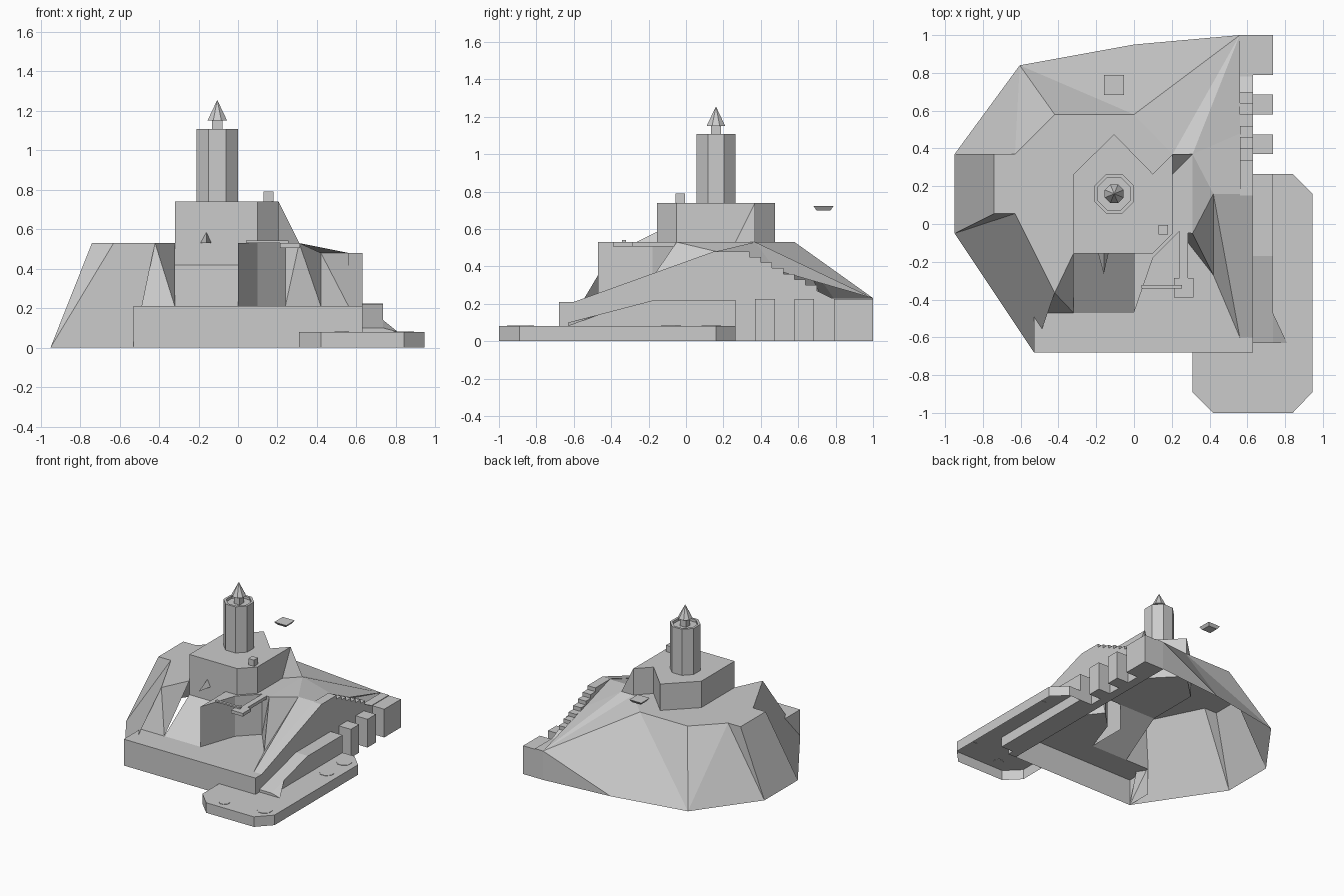
import bpy
import bmesh
from math import pi, cos, sin

cube = bpy.data.objects.get("Cube")
if cube:
    bpy.data.objects.remove(cube)

GREY = 0.6
stone = bpy.data.materials.new("stone grey")
stone.use_nodes = True
stone.diffuse_color = (GREY, GREY, GREY, 1)
stone.node_tree.nodes["Principled BSDF"].inputs["Base Color"].default_value = (GREY, GREY, GREY, 1)

PLATEAU, TERRACE, RAMP_TOP, ROOF = 0.53, 0.21, 0.48, 0.74


def build(name, polygons):
    """Make one object from polygons, welding the shared corners."""
    bm = bmesh.new()
    for polygon in polygons:
        bm.faces.new([bm.verts.new(p) for p in polygon])
    bmesh.ops.remove_doubles(bm, verts=bm.verts, dist=0.0005)
    bmesh.ops.recalc_face_normals(bm, faces=bm.faces)
    mesh = bpy.data.meshes.new(name)
    bm.to_mesh(mesh)
    bm.free()
    mesh.materials.append(stone)
    obj = bpy.data.objects.new(name, mesh)
    bpy.context.collection.objects.link(obj)
    return obj


def at(z, outline):
    return [(x, y, z) for x, y in outline]


def walls(lower, upper, closed=True):
    count = len(lower)
    return [[lower[i], lower[(i + 1) % count], upper[(i + 1) % count], upper[i]]
            for i in range(count if closed else count - 1)]


def prism(name, outline, bottom, top, floor=True):
    low, high = at(bottom, outline), at(top, outline)
    return build(name, walls(low, high) + [high] + ([low] if floor else []))


def box(name, x0, x1, y0, y1, z0, z1, floor=True):
    return prism(name, [(x0, y0), (x1, y0), (x1, y1), (x0, y1)], z0, z1, floor)


def side_prism(name, profile, x0, x1):
    """Extrude a y-z profile along x."""
    a, b = [[(x, y, z) for y, z in profile] for x in (x0, x1)]
    return build(name, walls(a, b) + [a, b])


def octagon(x, y, radius):
    return [(x + radius * cos(pi / 8 + i * pi / 4), y + radius * sin(pi / 8 + i * pi / 4))
            for i in range(8)]


# Island cliffs: ground outline and plateau rim
g = at(0, [(-0.53, -0.68), (-0.95, -0.05), (-0.95, 0.37), (-0.605, 0.84), (0, 0.95)])
t = at(PLATEAU, [(-0.42, -0.365), (-0.63, 0.055), (-0.74, 0.055), (-0.74, 0.37),
                 (-0.63, 0.37), (-0.42, 0.58), (0, 0.58)])
notch, shoulder, spur = at(PLATEAU, [(0.205, 0.37), (0.31, 0.37), (0.31, -0.05)])
corner, corner_foot = (0.56, 1, 0.23), (0.56, 1, 0)
stair_side = (0.56, 0.48, 0.38)
cliffs = [
    [g[1], g[0], t[0], t[1]], [g[1], t[1], t[2]], [g[1], t[2], t[3], g[2]],
    [g[2], t[3], t[4]], [g[2], t[4], g[3]], [t[4], t[5], g[3]],
    [g[3], t[5], t[6]], [g[3], t[6], g[4]], [g[4], t[6], corner],
    [g[4], corner, corner_foot], [t[6], notch, corner],
    [notch, shoulder, corner], [shoulder, stair_side, corner],
]

# Plateau with the bastion in front
bastion = [(0, -0.155), (0, -0.47), (0.1, -0.18), (0.24, -0.04)]
chute_left = (-0.32, -0.155)
rim = at(PLATEAU, bastion)
bastion_foot = at(TERRACE, bastion)
cliffs.append(t + [notch, shoulder, spur] + rim[::-1] + at(PLATEAU, [chute_left]))
cliffs += walls(bastion_foot, rim, closed=False)

# Sloping chute under the keep
chute_foot = (-0.32, -0.47, TERRACE)
cliffs.append([(*chute_left, 0.42), (0, -0.155, 0.42), bastion_foot[1], chute_foot])
cliffs.append([t[0], (*chute_left, PLATEAU), chute_foot])
cliffs.append([t[0], chute_foot, (-0.53, -0.47, TERRACE)])

# Spur and inner ramp on the right
dip = (0.42, -0.27, TERRACE)
ledge, ledge_end = at(RAMP_TOP, [(0.42, 0.16), (0.56, 0.16)])
ramp_foot = (0.56, -0.6, TERRACE)
cliffs += [
    [bastion_foot[3], dip, spur], [bastion_foot[3], spur, rim[3]],
    [spur, dip, ledge], [spur, ledge, shoulder],
    [shoulder, ledge, ledge_end, stair_side],
    [ledge, dip, ramp_foot], [ledge, ramp_foot, ledge_end],
]
build("island_cliffs", cliffs)

# Front terrace and its retaining wall
terrace = [(-0.53, -0.47), (-0.53, -0.68), (0.56, -0.68), (0.56, -0.6), (0.42, -0.27)]
edge = terrace[:3]
build("front_terrace", [at(TERRACE, terrace) + bastion_foot[:0:-1]]
      + walls(at(0, edge), at(TERRACE, edge), closed=False))

# Outer wall: long ramp, then a stair going down to the back
profile = [(-0.68, 0), (-0.68, TERRACE), (-0.6, TERRACE), (0.15, RAMP_TOP), (0.28, RAMP_TOP)]
steps = 7
for i in range(steps):
    y, z = 0.34 + i * 0.06, RAMP_TOP - (i + 1) * 0.03
    profile += [(y, z + 0.03), (y, z)]
profile += [(0.78, 0.23), (1, 0.23), (1, 0)]
side_prism("outer_wall_ramp", profile, 0.56, 0.63)

# Low ramp beside the wall, with a flared foot
side_prism("dock_ramp", [(-0.63, 0), (-0.63, 0.1), (-0.17, 0.22), (0.265, 0.22), (0.265, 0)],
           0.63, 0.735)
build("ramp_flare", [[(0.735, -0.47, 0.14), (0.735, -0.63, 0.1), (0.81, -0.63, 0.08)],
                     [(0.735, -0.63, 0.1), (0.81, -0.63, 0.08), (0.735, -0.63, 0.08)]])

# Wall buttresses
for i, (y0, y1) in enumerate([(0.37, 0.475), (0.58, 0.685), (0.79, 1)]):
    box(f"buttress_{i + 1}", 0.63, 0.735, y0, y1, 0, 0.225)

# Dock and round inlays
dock = [(0.31, -0.68), (0.31, -0.89), (0.42, -1), (0.84, -1), (0.945, -0.89),
        (0.945, 0.16), (0.84, 0.265), (0.63, 0.265), (0.63, -0.68)]
prism("dock", dock, 0, 0.08, floor=False)
for i, (x, y, r) in enumerate([(0.525, -0.92, 0.04), (0.84, -0.865, 0.057),
                               (0.84, -0.08, 0.057), (0.84, 0.135, 0.057)]):
    prism(f"dock_inlay_{i + 1}", octagon(x, y, r), 0.078, 0.083)

# Keep
keep = [(-0.32, -0.155), (0.1, -0.155), (0.205, -0.05), (0.205, 0.37),
        (0.1, 0.265), (-0.105, 0.475), (-0.32, 0.265)]
prism("keep", keep, 0.42, ROOF)
fin = [(0.205, 0.37, ROOF), (0.205, 0.37, PLATEAU), (0.205, 0.265, PLATEAU), (0.31, 0.37, PLATEAU)]
build("keep_fin", [[fin[0], fin[1], fin[3]], [fin[0], fin[3], fin[2]], [fin[0], fin[2], fin[1]]])
box("roof_chimney", 0.13, 0.18, -0.055, -0.005, ROOF, 0.79)

# Pointed spike on the keep front
tip, peak = (-0.16, -0.265, PLATEAU), (-0.16, -0.155, 0.585)
left, right = [(x, -0.155, PLATEAU) for x in (-0.19, -0.135)]
build("front_spike", [[tip, left, peak], [tip, peak, right], [tip, right, left], [left, right, peak]])

# Tower with a sunken top
cx, cy, top = -0.105, 0.16, 1.107
outer, inner = octagon(cx, cy, 0.113), octagon(cx, cy, 0.093)
well = at(top - 0.02, inner)
build("tower", walls(at(ROOF, outer), at(top, outer)) + walls(at(top, outer), at(top, inner))
      + walls(at(top, inner), well) + [well])
box("lantern", cx - 0.026, cx + 0.026, cy - 0.026, cy + 0.026, top - 0.02, 1.15)
eave = at(1.15, octagon(cx, cy, 0.054))
apex = (cx, cy, 1.255)
build("lantern_roof", [eave] + [[eave[i], eave[(i + 1) % 8], apex] for i in range(8)])

# Walkway reaching out from the bastion
box("walkway", 0.24, 0.285, -0.29, -0.04, 0.505, PLATEAU)
box("walkway_platform", 0.212, 0.315, -0.39, -0.285, 0.505, PLATEAU)
box("walkway_beam", 0.04, 0.255, -0.342, -0.322, PLATEAU, 0.542)

# Floating slab with tapered underside
low, high = [[(-0.105 + sx * r, 0.735 + sy * r, z)
              for sx, sy in ((-1, -1), (1, -1), (1, 1), (-1, 1))]
             for r, z in ((0.038, 0.7), (0.053, 0.722))]
build("floating_slab", walls(low, high) + [low, high])
